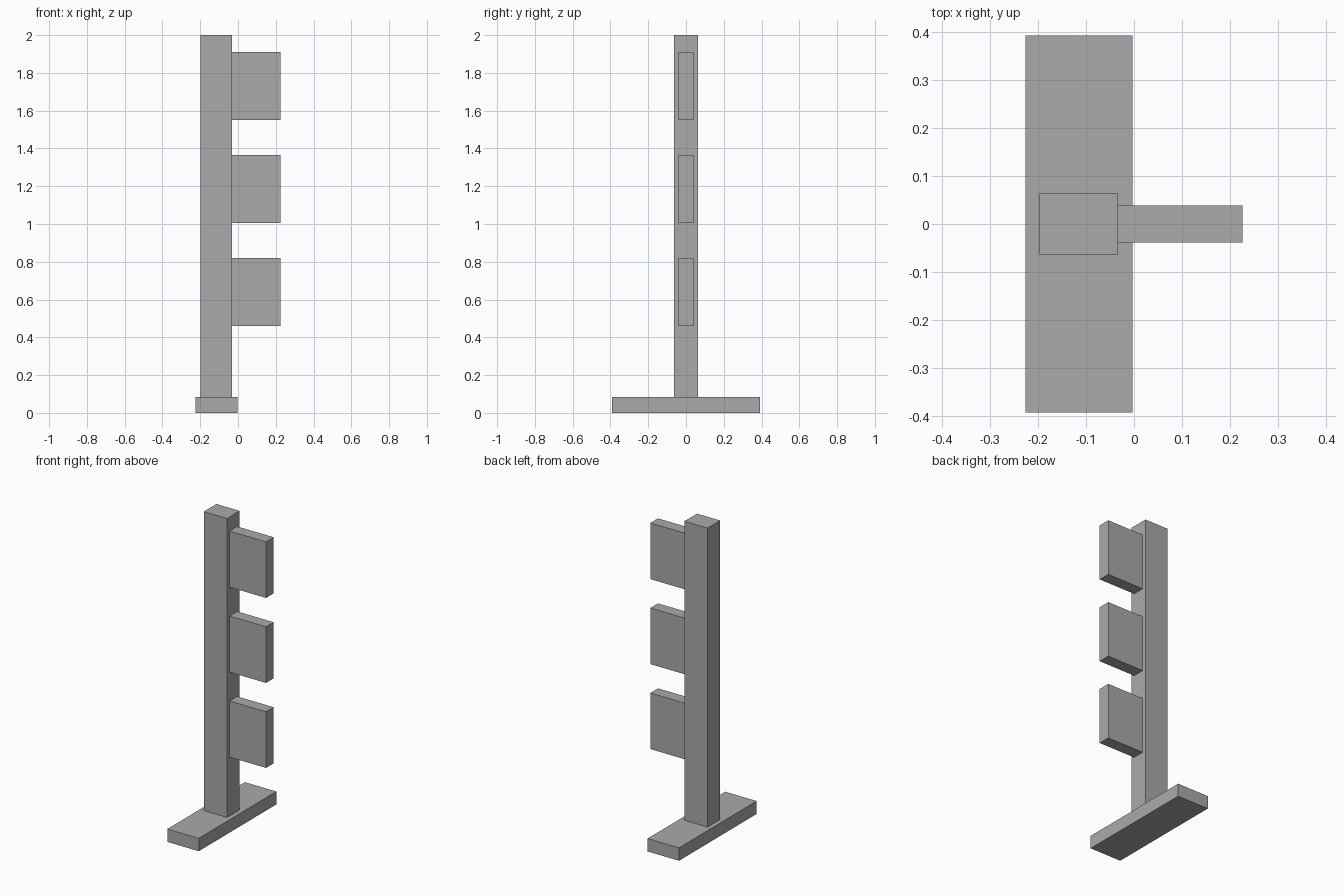
import bpy
import bmesh
from mathutils import Vector

cube = bpy.data.objects.get("Cube")
if cube:
    bpy.data.objects.remove(cube, do_unlink=True)

# Single flat colour
grey = bpy.data.materials.new("plain grey")
grey.use_nodes = True
COLOUR = (0.4, 0.4, 0.4, 1)
grey.diffuse_color = COLOUR
for node in grey.node_tree.nodes:
    if node.type == "BSDF_PRINCIPLED":
        node.inputs["Base Color"].default_value = COLOUR


def box(name, low, high):
    """Axis-aligned box between two corners."""
    low, high = Vector(low), Vector(high)
    bm = bmesh.new()
    bmesh.ops.create_cube(bm, size=1)
    bmesh.ops.scale(bm, vec=high - low, verts=bm.verts)
    mesh = bpy.data.meshes.new(name)
    bm.to_mesh(mesh)
    bm.free()
    mesh.materials.append(grey)
    obj = bpy.data.objects.new(name, mesh)
    obj.location = (low + high) / 2
    bpy.context.scene.collection.objects.link(obj)
    return obj


# Foot and upright
BASE_TOP = 0.083
POST_SIDE = -0.033
box("base", (-0.226, -0.393, 0), (-0.003, 0.393, BASE_TOP))
box("post", (-0.198, -0.064, BASE_TOP), (POST_SIDE, 0.064, 2))

# Three evenly spaced panels on the left side of the post
for name, bottom in (("lower", 0.46), ("middle", 1.005), ("upper", 1.55)):
    box(name + "_panel", (POST_SIDE, -0.0385, bottom), (0.226, 0.0385, bottom + 0.36))
